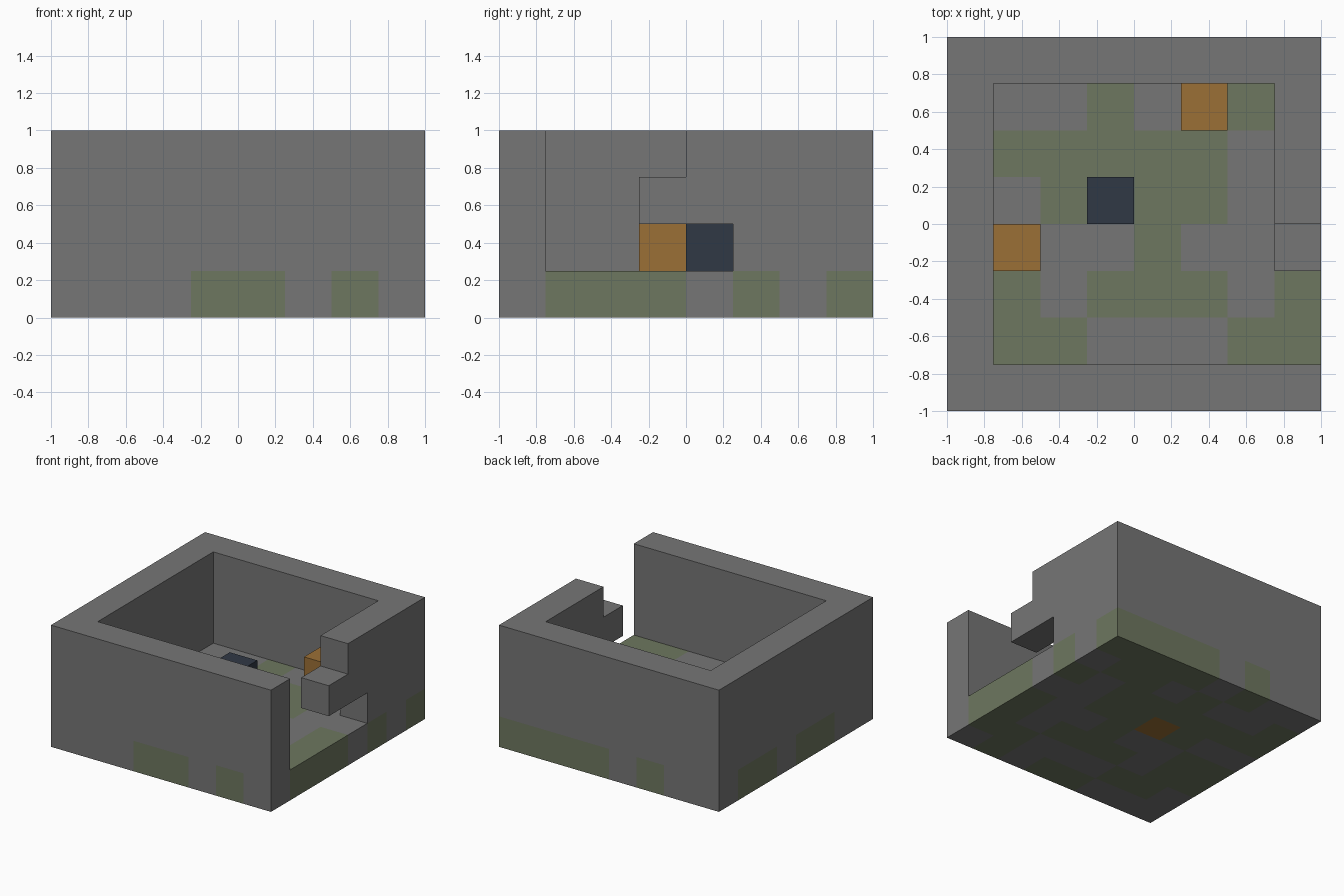
import bpy
import bmesh
from mathutils import Vector

cube = bpy.data.objects.get("Cube")
if cube:
    bpy.data.objects.remove(cube, do_unlink=True)

CELL, N, LAYERS = 0.25, 8, 4


def material(name, rgb):
    m = bpy.data.materials.new(name)
    m.use_nodes = True
    colour = (*rgb, 1.0)
    m.diffuse_color = colour
    m.node_tree.nodes["Principled BSDF"].inputs["Base Color"].default_value = colour
    return m


stone = material("grey_stone", (0.18, 0.18, 0.18))
moss = material("mossy_green", (0.155, 0.185, 0.115))
wood = material("orange_wood", (0.33, 0.162, 0.037))
iron = material("dark_iron", (0.03, 0.04, 0.06))
palette = {".": stone, "g": moss, "o": wood}

# Floor plan, back row first, left to right along x
PLAN = ["..g.gggg",
        "g..g.gg.",
        "gggggg.g",
        "..gogg..",
        "gg..g..g",
        "gg.ggg.g",
        ".gg...gg",
        "...gg.g."][::-1]

floor = {(i, j, 0): palette[PLAN[j][i]] for i in range(N) for j in range(N)}

# Ring of walls with a broken, stepped opening on the +x side
opening = {1: range(1, 5), 2: range(1, 3), 3: range(1, 4)}
edge = (0, N - 1)
walls = {(i, j, k): stone
         for k in range(1, LAYERS) for i in range(N) for j in range(N)
         if (i in edge or j in edge) and not (i == N - 1 and j in opening[k])}

parts = {
    "floor": floor,
    "ruined_walls": walls,
    "left_chest": {(5, 6, 1): wood},
    "right_chest": {(1, 3, 1): wood},
    "iron_cage": {(3, 4, 1): iron},
}
solid = set().union(*parts.values())


def build(name, cells):
    """Make one object from the outer faces of its cells."""
    bm = bmesh.new()
    mats = list(dict.fromkeys(cells.values()))
    for cell, mat in cells.items():
        centre = Vector(((cell[0] + 0.5) * CELL - 1,
                         (cell[1] + 0.5) * CELL - 1,
                         (cell[2] + 0.5) * CELL))
        for axis in range(3):
            for sign in (-1, 1):
                normal = Vector((0, 0, 0))
                normal[axis] = sign
                if tuple(int(c + n) for c, n in zip(cell, normal)) in solid:
                    continue
                u = Vector((0, 0, 0))
                u[(axis + 1) % 3] = 1
                v = normal.cross(u)
                ring = [normal + u + v, normal - u + v, normal - u - v, normal + u - v]
                face = bm.faces.new([bm.verts.new(centre + p * CELL / 2) for p in ring])
                face.material_index = mats.index(mat)
    # Weld the cells and merge flat areas of one colour
    bmesh.ops.remove_doubles(bm, verts=bm.verts, dist=0.001)
    bmesh.ops.dissolve_limit(bm, angle_limit=0.01, verts=bm.verts, edges=bm.edges,
                             delimit={"MATERIAL"})
    mesh = bpy.data.meshes.new(name)
    bm.to_mesh(mesh)
    bm.free()
    for mat in mats:
        mesh.materials.append(mat)
    bpy.context.collection.objects.link(bpy.data.objects.new(name, mesh))


for part_name, part_cells in parts.items():
    build(part_name, part_cells)
